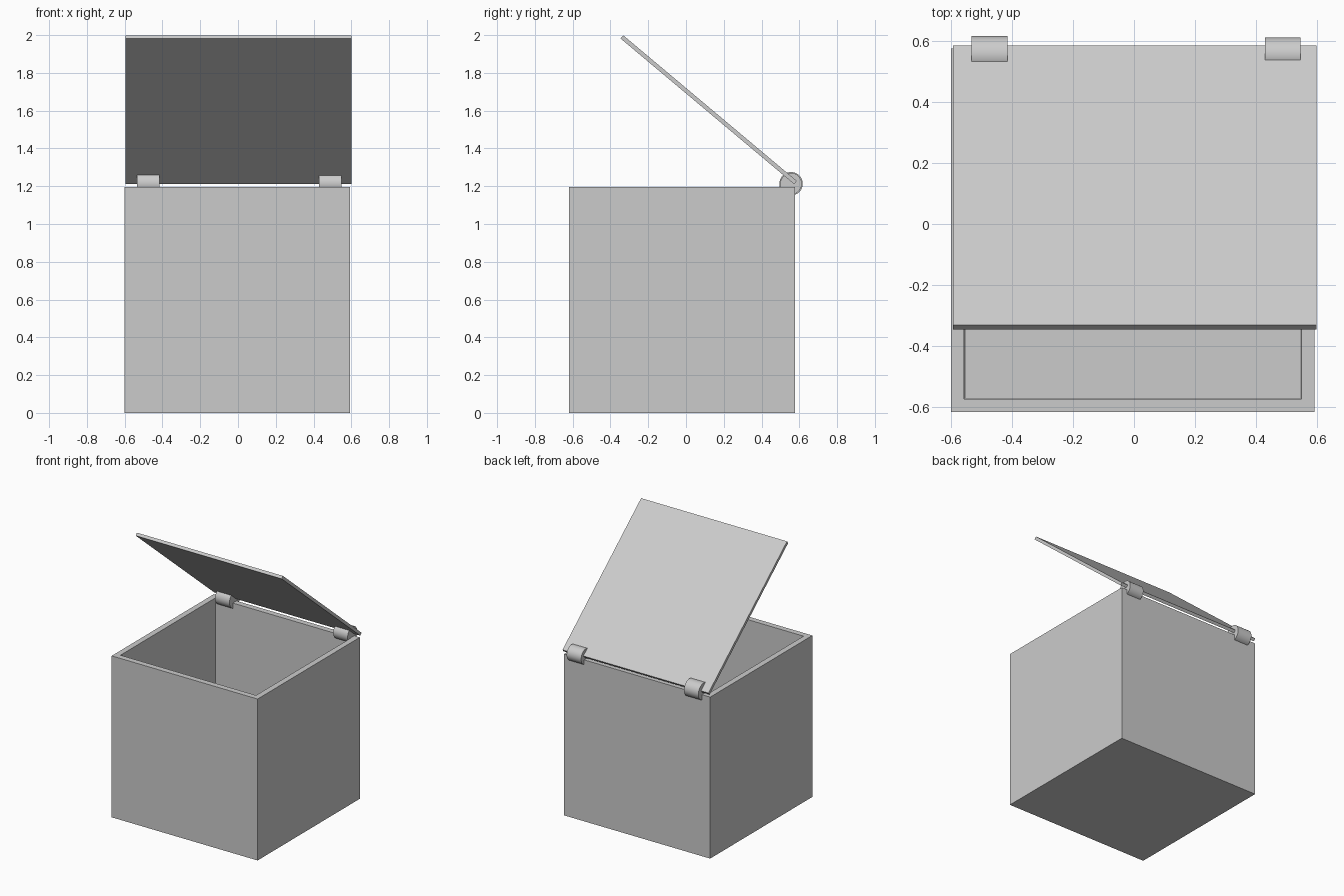
import bpy, bmesh
from math import radians
from mathutils import Matrix, Vector

if "Cube" in bpy.data.objects:
    bpy.data.objects.remove(bpy.data.objects["Cube"])


def finish(bm, name):
    bmesh.ops.recalc_face_normals(bm, faces=bm.faces)
    me = bpy.data.meshes.new(name)
    bm.to_mesh(me)
    bm.free()
    ob = bpy.data.objects.new(name, me)
    bpy.context.collection.objects.link(ob)
    return ob


def block(size, loc):
    bm = bmesh.new()
    bmesh.ops.create_cube(bm, size=1, matrix=Matrix.Translation(loc) @ Matrix.Diagonal((*size, 1)))
    return bm


# Open box: inset the top, push it down to the floor with a slight taper
SIZE, WALL, FLOOR = 1.195, 0.06, 0.06
bm = block((SIZE, SIZE, SIZE), (-0.004, -0.021, SIZE / 2))
top = max(bm.faces, key=lambda f: f.calc_center_median().z)
bmesh.ops.inset_region(bm, faces=[top], thickness=WALL)
ext = bmesh.ops.extrude_face_region(bm, geom=[top])
bmesh.ops.delete(bm, geom=[top], context='FACES_ONLY')
center = Vector((-0.004, -0.021, 0))
for v in (g for g in ext['geom'] if isinstance(g, bmesh.types.BMVert)):
    v.co = center + (v.co - center) * 0.992
    v.co.z = FLOOR
finish(bm, "box")

# Lid: thin slab tilted open
lid = finish(block((1.195, 1.2, 0.022), (0, 0, 0)), "lid")
lid.location = (0.003, 0.12, 1.605)
lid.rotation_euler.x = radians(-40)

# Hinge barrels
for name, x, r in (("hinge_left", -0.475, 0.062), ("hinge_right", 0.489, 0.057)):
    bpy.ops.mesh.primitive_cylinder_add(vertices=32, radius=r, depth=0.118,
                                        location=(x, 0.556, 1.213),
                                        rotation=(0, radians(90), 0))
    bpy.context.object.name = name
    bpy.ops.object.shade_smooth_by_angle()
